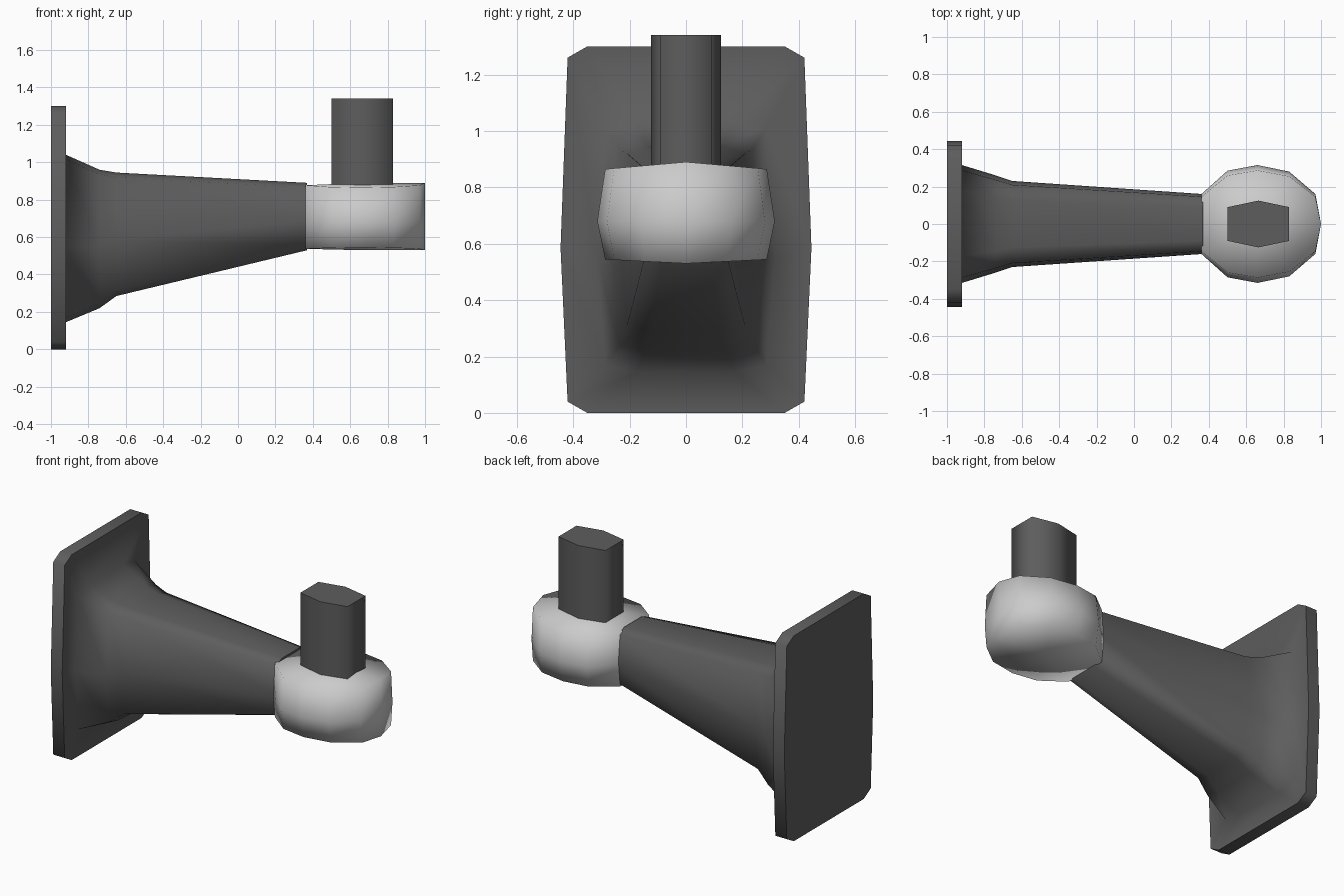
import bpy, bmesh, math

if "Cube" in bpy.data.objects:
    bpy.data.objects.remove(bpy.data.objects["Cube"])


def loft(name, rings, angle=180, color=None, fan=None):
    """Skin equal-length rings; close ends with faces, or fans to given centres."""
    bm = bmesh.new()
    loops = [[bm.verts.new(p) for p in ring] for ring in rings]
    n = len(loops[0])
    for a, b in zip(loops, loops[1:]):
        for i in range(n):
            j = (i + 1) % n
            bm.faces.new((a[i], a[j], b[j], b[i]))
    for k, loop in enumerate((loops[0], loops[-1])):
        if fan:
            c = bm.verts.new(fan[k])
            for i in range(n):
                bm.faces.new((loop[i], loop[(i + 1) % n], c))
        else:
            bm.faces.new(loop)
    bmesh.ops.recalc_face_normals(bm, faces=bm.faces)
    mesh = bpy.data.meshes.new(name)
    bm.to_mesh(mesh)
    bm.free()
    ob = bpy.data.objects.new(name, mesh)
    bpy.context.collection.objects.link(ob)
    if color:
        mesh.materials.append(color)
    bpy.ops.object.select_all(action='DESELECT')
    ob.select_set(True)
    bpy.context.view_layer.objects.active = ob
    bpy.ops.object.shade_smooth_by_angle(angle=math.radians(angle))
    return ob


def section(x, w, lo, hi, flat, corner, drop):
    """Boxy ten-sided section across the arm, slightly bulged at the sides."""
    mid = lo + 0.45 * (hi - lo)
    half = [(flat, lo), (corner, lo + drop), (w, mid), (corner, hi - drop), (flat, hi)]
    pts = half + [(-y, z) for y, z in reversed(half)]
    return [(x, y, z) for y, z in pts]


dark = bpy.data.materials.new("dark_grey")
dark.diffuse_color = (0.11, 0.11, 0.11, 1)
dark.use_nodes = True
dark.node_tree.nodes["Principled BSDF"].inputs["Base Color"].default_value = dark.diffuse_color
light = bpy.data.materials.new("light_grey")
light.diffuse_color = (0.6, 0.6, 0.6, 1)
light.use_nodes = True
light.node_tree.nodes["Principled BSDF"].inputs["Base Color"].default_value = light.diffuse_color

# Wall plate flowing into the tapered, flared arm
plate = (0.445, 0.0, 1.30, 0.35, 0.42, 0.04)
rings = [section(-1.0, *plate), section(-0.92, *plate)]
for x, w, lo, hi in [(-0.92, 0.315, 0.145, 1.04), (-0.74, 0.26, 0.22, 0.96),
                     (-0.65, 0.23, 0.285, 0.945), (0.37, 0.16, 0.53, 0.89)]:
    rings.append(section(x, w, lo, hi, 0.55 * w, 0.91 * w, 0.025))
loft("wall_plate_and_arm", rings, 80, dark)

# Rounded head at the end of the arm, bulging at mid height
half = [(1.0, 0), (0.97, 0.16), (0.83, 0.28), (0.66, 0.315), (0.5, 0.285), (0.36, 0.16)]
outline = half + [(x, -y) for x, y in reversed(half[1:])]
bottom = [(x, y * 0.91, 0.53 + 0.045 * abs(y)) for x, y in outline]
middle = [(x, y, 0.68) for x, y in outline]
top = [(x, y * 0.91, 0.89 - 0.08 * abs(y)) for x, y in outline]
loft("head", [bottom, middle, top], 180, light, fan=[(0.66, 0, 0.53), (0.66, 0, 0.89)])

# Upright six-sided peg
peg = [(0.5, 0.09), (0.5, -0.09), (0.665, -0.125), (0.83, -0.09), (0.83, 0.09), (0.665, 0.125)]
loft("peg", [[(x, y, z) for x, y in peg] for z in (0.85, 1.34)], 80, dark)
